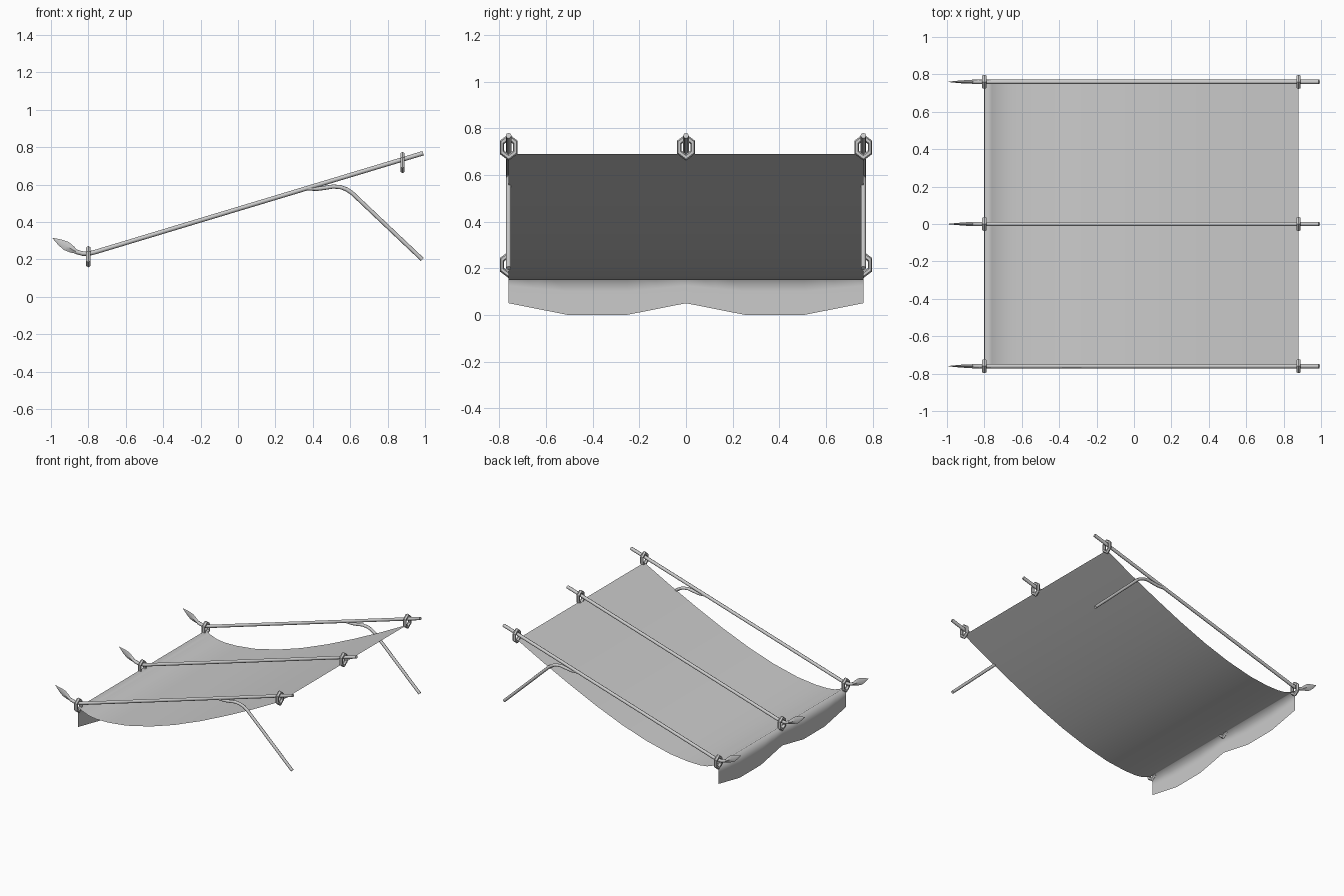
import bpy, bmesh, math
from mathutils import Vector

cube = bpy.data.objects.get("Cube")
if cube:
    bpy.data.objects.remove(cube, do_unlink=True)

grey = bpy.data.materials.new("plain grey")
grey.use_nodes = True
COL = (0.6, 0.6, 0.6, 1)
grey.diffuse_color = COL
grey.node_tree.nodes["Principled BSDF"].inputs["Base Color"].default_value = COL

SIDE = 0.76  # half the spacing of the outer poles


def finish(ob, angle=35):
    ob.data.materials.append(grey)
    bpy.ops.object.select_all(action='DESELECT')
    ob.select_set(True)
    bpy.context.view_layer.objects.active = ob
    bpy.ops.object.shade_smooth_by_angle(angle=math.radians(angle))
    return ob


def mesh_object(name, bm):
    bmesh.ops.recalc_face_normals(bm, faces=bm.faces)
    me = bpy.data.meshes.new(name)
    bm.to_mesh(me)
    bm.free()
    ob = bpy.data.objects.new(name, me)
    bpy.context.collection.objects.link(ob)
    return ob


def rod(name, path, y, radius):
    """Round bar along (x, z) points, converted to a mesh."""
    cu = bpy.data.curves.new(name, 'CURVE')
    cu.dimensions = '3D'
    cu.bevel_depth = radius
    cu.bevel_resolution = 2
    cu.use_fill_caps = True
    sp = cu.splines.new('POLY')
    sp.points.add(len(path) - 1)
    for p, (x, z) in zip(sp.points, path):
        p.co = (x, y, z, 1)
    ob = bpy.data.objects.new(name, cu)
    bpy.context.collection.objects.link(ob)
    bpy.ops.object.select_all(action='DESELECT')
    ob.select_set(True)
    bpy.context.view_layer.objects.active = ob
    bpy.ops.object.convert(target='MESH')
    return finish(bpy.context.object, 65)


def spearhead(name, y):
    """Flat leaf blade, lofted from diamond sections."""
    base, tip = Vector((-0.86, y, 0.238)), Vector((-0.992, y, 0.315))
    axis = tip - base
    across = Vector((-axis.z, 0, axis.x)).normalized()
    thick = Vector((0, 1, 0))
    bm = bmesh.new()
    rings = []
    for t, w, d in ((0, .009, .010), (.2, .019, .010), (.45, .025, .008),
                    (.7, .017, .005), (1, .001, .001)):
        c = base + axis * t
        rings.append([bm.verts.new(c + o) for o in
                      (across * w, thick * d, across * -w, thick * -d)])
    for a, b in zip(rings, rings[1:]):
        for i in range(4):
            j = (i + 1) % 4
            bm.faces.new((a[i], a[j], b[j], b[i]))
    bm.faces.new(rings[0])
    bm.faces.new(rings[-1])
    return finish(mesh_object(name, bm))


def ring(name, x, y, z):
    """Tall six-sided link standing across the pole."""
    bpy.ops.mesh.primitive_torus_add(
        major_segments=6, minor_segments=6, major_radius=0.033,
        minor_radius=0.011, location=(x, y, z))
    ob = bpy.context.object
    ob.name = name
    for v in ob.data.vertices:
        a, b, c = v.co
        v.co = (c * 1.2, b, a * 1.3)
    ob.data.flip_normals()
    bm = bmesh.new()
    bm.from_mesh(ob.data)
    bmesh.ops.recalc_face_normals(bm, faces=bm.faces)
    bm.to_mesh(ob.data)
    bm.free()
    return finish(ob)


# Poles with bent front ends, blades and hanging rings
pole_path = [(.99, .768), (-.765, .239), (-.80, .231), (-.83, .231), (-.865, .241)]
for label, y in (("right", -SIDE), ("middle", 0), ("left", SIDE)):
    rod(label + "_pole", pole_path, y, 0.012)
    spearhead(label + "_blade", y)
    ring(label + "_low_ring", -.80, y, .215)
    ring(label + "_high_ring", .88, y, .718)

# Braces under the outer poles
brace_path = [(.37, .580), (.42, .577), (.46, .582), (.51, .590), (.55, .586),
              (.58, .575), (.61, .555), (.985, .2)]
for label, y in (("right", -SIDE), ("left", SIDE)):
    rod(label + "_brace", brace_path, y, 0.011)

# Sagging cloth with a scalloped hanging edge
profile = [(.88, .69), (.66, .575), (.44, .468), (.22, .368), (0, .28), (-.2, .215),
           (-.4, .168), (-.55, .151), (-.65, .15), (-.71, .158), (-.76, .177), (-.80, .2)]
columns = 12
bm = bmesh.new()
grid = []
for i in range(columns + 1):
    y = -SIDE + 2 * SIDE * i / columns
    u = (i / columns * 2) % 1
    hem = max(0, 0.05 * (1 - 3 * min(u, 1 - u)))
    pts = profile + [(-.803, (.2 + hem) / 2), (-.803, hem)]
    grid.append([bm.verts.new((x, y, z)) for x, z in pts])
for a, b in zip(grid, grid[1:]):
    for k in range(len(a) - 1):
        bm.faces.new((a[k], b[k], b[k + 1], a[k + 1]))
cloth = mesh_object("cloth", bm)
finish(cloth, 180)
